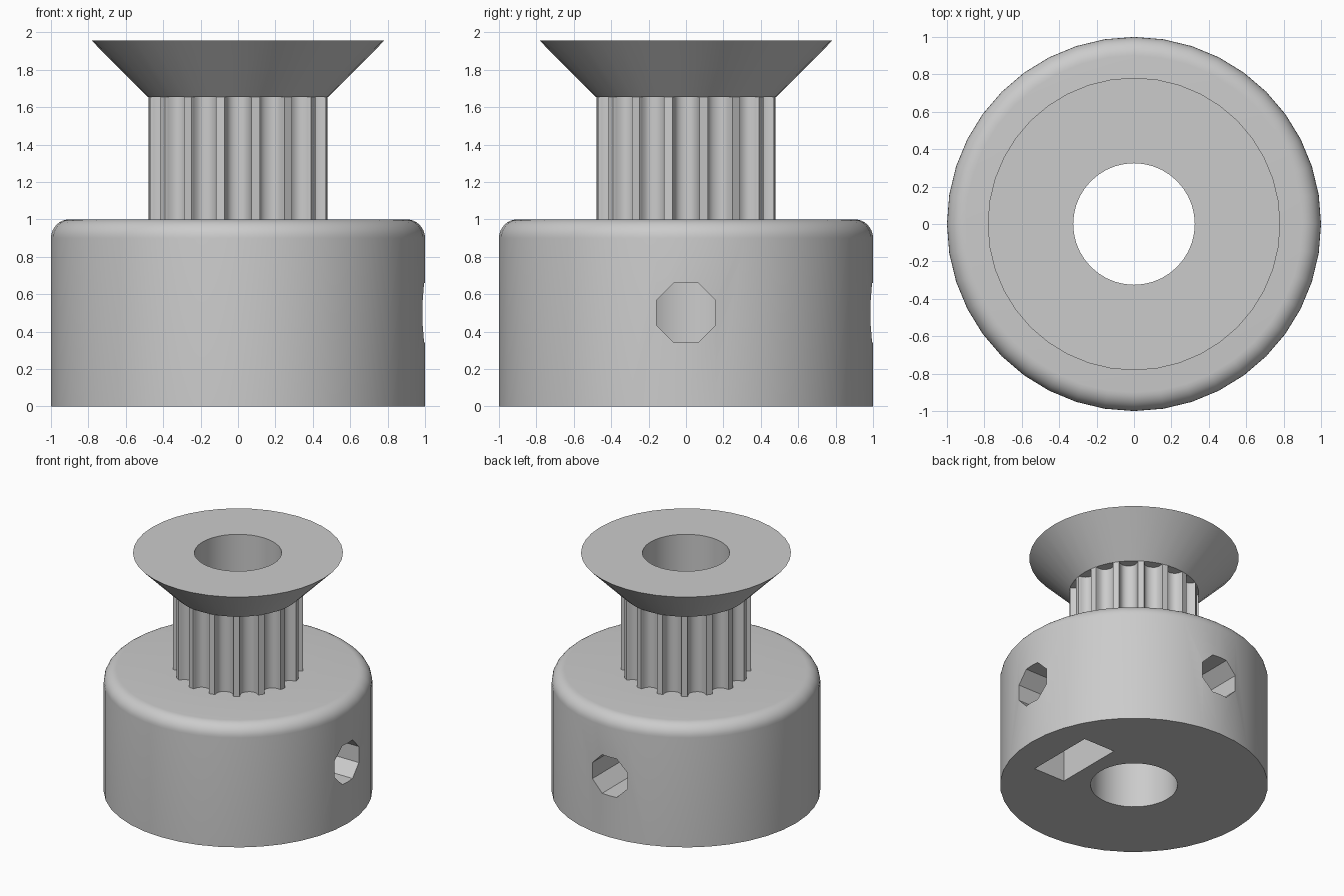
import bpy, bmesh
from math import pi, cos, sin, radians
from mathutils import Matrix, Vector

SEGMENTS = 40
TEETH = 16
BORE = 0.325
HUB_TOP, SLEEVE_TOP, FLANGE_TOP = 1.0, 1.655, 1.955

cube = bpy.data.objects.get("Cube")
if cube:
    bpy.data.objects.remove(cube, do_unlink=True)

grey = bpy.data.materials.new("plain grey")
grey.use_nodes = True
colour = (0.6, 0.6, 0.6, 1)
grey.diffuse_color = colour
grey.node_tree.nodes["Principled BSDF"].inputs["Base Color"].default_value = colour


def make_object(name, bm):
    bmesh.ops.recalc_face_normals(bm, faces=bm.faces[:])
    mesh = bpy.data.meshes.new(name)
    bm.to_mesh(mesh)
    bm.free()
    mesh.materials.append(grey)
    obj = bpy.data.objects.new(name, mesh)
    bpy.context.collection.objects.link(obj)
    return obj


def lathe(name, profile):
    """Spin a closed (radius, z) profile around the z axis."""
    bm = bmesh.new()
    rings = [[bm.verts.new((r * cos(a), r * sin(a), z)) for r, z in profile]
             for a in (2 * pi * i / SEGMENTS for i in range(SEGMENTS))]
    n = len(profile)
    for i in range(SEGMENTS):
        here, after = rings[i], rings[(i + 1) % SEGMENTS]
        for j in range(n):
            k = (j + 1) % n
            bm.faces.new((here[j], after[j], after[k], here[k]))
    return make_object(name, bm)


def prism(name, outline, low, high, matrix=Matrix()):
    """Extrude an outline along z, then place it with a matrix."""
    bm = bmesh.new()
    face = bm.faces.new([bm.verts.new((x, y, low)) for x, y in outline])
    top = bmesh.ops.extrude_face_region(bm, geom=[face])["geom"]
    moved = [v for v in top if isinstance(v, bmesh.types.BMVert)]
    bmesh.ops.translate(bm, verts=moved, vec=(0, 0, high - low))
    bm.transform(matrix)
    return make_object(name, bm)


def polygon(radius, sides, offset=0.0):
    return [(radius * cos(offset + 2 * pi * i / sides),
             radius * sin(offset + 2 * pi * i / sides)) for i in range(sides)]


def activate(obj):
    bpy.ops.object.select_all(action="DESELECT")
    obj.select_set(True)
    bpy.context.view_layer.objects.active = obj


def cut(obj, cutter):
    """Subtract the cutter and discard it."""
    cutter.hide_render = True
    mod = obj.modifiers.new("cut", "BOOLEAN")
    mod.operation = "DIFFERENCE"
    mod.solver = "EXACT"
    mod.object = cutter
    activate(obj)
    bpy.ops.object.modifier_apply(modifier=mod.name)
    bpy.data.objects.remove(cutter, do_unlink=True)


# Hub: bored drum with a rounded top edge
fillet = 0.1
rounded = [(1 - fillet + fillet * cos(a), HUB_TOP - fillet + fillet * sin(a))
           for a in (pi / 2 * i / 8 for i in range(9))]
hub = lathe("hub", [(BORE, 0), (1, 0)] + rounded + [(BORE, HUB_TOP)])

# Set-screw holes and nut slots, on the left side and the back
sideways = Matrix(((0, 0, 1), (1, 0, 0), (0, 1, 0))).to_4x4()  # local z -> x
nut_half, nut_point = 0.29, 0.335
slot = [(-nut_half, -0.1), (nut_half, -0.1), (nut_half, 0.5 + nut_point / 2),
        (0, 0.5 + nut_point), (-nut_half, 0.5 + nut_point / 2)]
hole = [(x, y + 0.5) for x, y in polygon(0.172, 8, pi / 8)]
for turn in (0, pi / 2):
    place = Matrix.Rotation(turn, 4, "Z") @ sideways
    cut(hub, prism("nut_slot_cutter", slot, 0.44, 0.725, place))
    cut(hub, prism("screw_hole_cutter", hole, 0.2, 1.2, place))

# Toothed sleeve: rounded grooves around a bored shaft
half_groove = [(0.4786, 0.072), (0.471, 0.068), (0.46, 0.0655), (0.45, 0.062),
               (0.44, 0.057), (0.43, 0.051), (0.42, 0.041), (0.413, 0.028),
               (0.409, 0.014)]
groove = ([(x, -y) for x, y in half_groove] + [(0.408, 0)]
          + half_groove[::-1])
outline = []
for i in range(TEETH):
    spin = Matrix.Rotation(2 * pi * i / TEETH, 2)
    outline += [tuple(spin @ Vector(p)) for p in groove]
sleeve = prism("toothed_sleeve", outline, HUB_TOP, SLEEVE_TOP)
cut(sleeve, prism("bore_cutter", polygon(BORE, SEGMENTS), 0.9, 1.8))

# Flange: flaring cone that retains the belt
flange = lathe("flange", [(BORE, SLEEVE_TOP), (0.484, SLEEVE_TOP),
                          (0.782, FLANGE_TOP), (BORE, FLANGE_TOP)])

for part in (hub, sleeve, flange):
    activate(part)
    bpy.ops.object.shade_smooth_by_angle(angle=radians(30))
